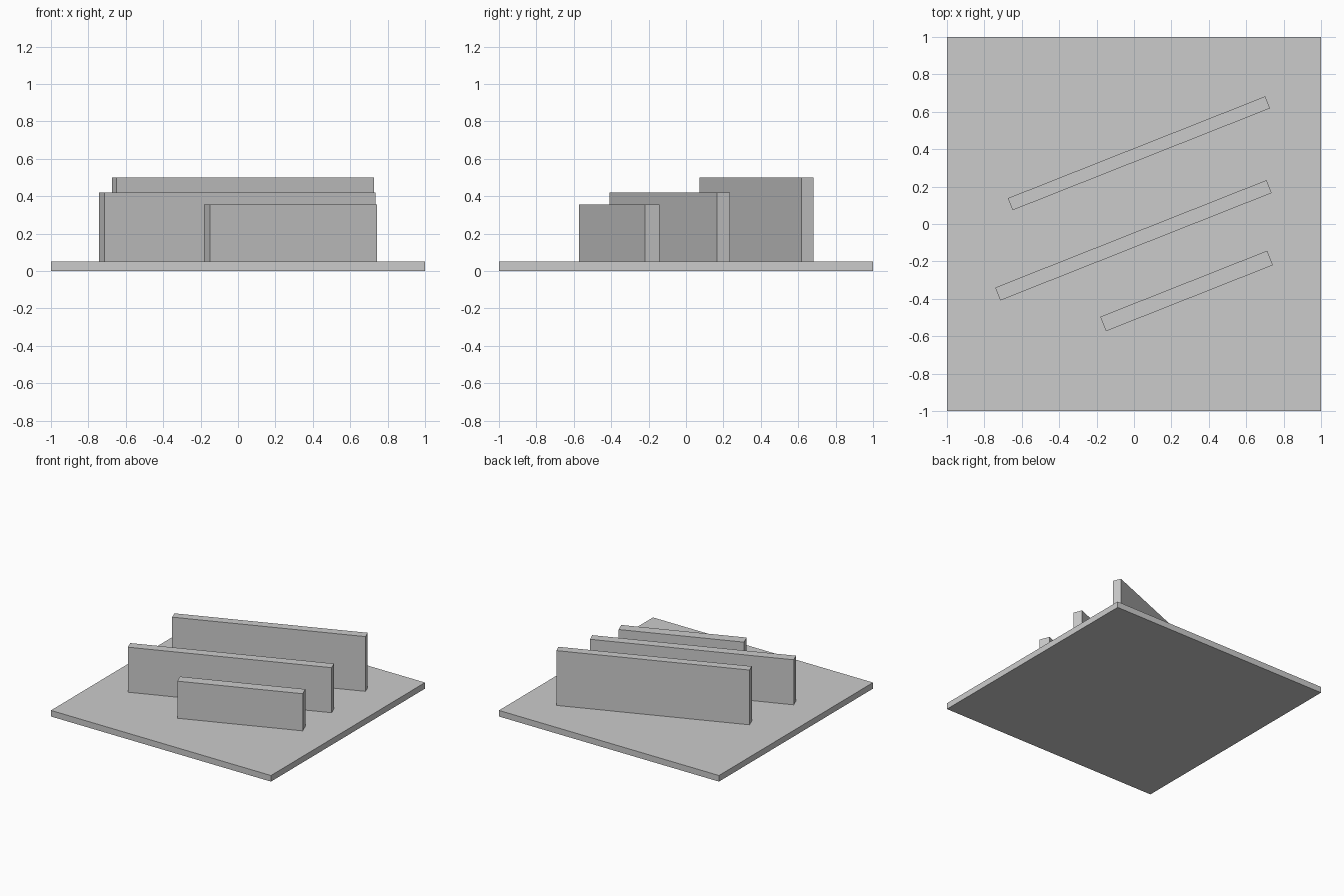
import bpy
from math import radians

default = bpy.data.objects.get("Cube")
if default:
    bpy.data.objects.remove(default, do_unlink=True)

grey = bpy.data.materials.new("plain_grey")
grey.use_nodes = True
colour = (0.6, 0.6, 0.6, 1)
grey.diffuse_color = colour
grey.node_tree.nodes["Principled BSDF"].inputs["Base Color"].default_value = colour

BASE_TOP = 0.05
WALL_ANGLE = radians(21.6)


def box(name, centre, size, bottom, top, angle=0):
    """Flat-sided block standing between two heights, turned about z."""
    bpy.ops.mesh.primitive_cube_add(
        size=1, location=(*centre, (bottom + top) / 2), rotation=(0, 0, angle))
    obj = bpy.context.object
    obj.name = name
    obj.scale = (*size, top - bottom)
    bpy.ops.object.transform_apply(location=False, rotation=False, scale=True)
    obj.data.materials.append(grey)
    return obj


# Square ground slab
box("base_slab", (0, 0), (2, 2), 0, BASE_TOP)

# Parallel walls, rising towards the back
for name, centre, size, top in (
    ("front_wall", (0.281, -0.358), (0.96, 0.083), 0.355),
    ("middle_wall", (-0.003, -0.087), (1.56, 0.074), 0.42),
    ("back_wall", (0.026, 0.378), (1.48, 0.069), 0.50),
):
    box(name, centre, size, BASE_TOP, top, WALL_ANGLE)
